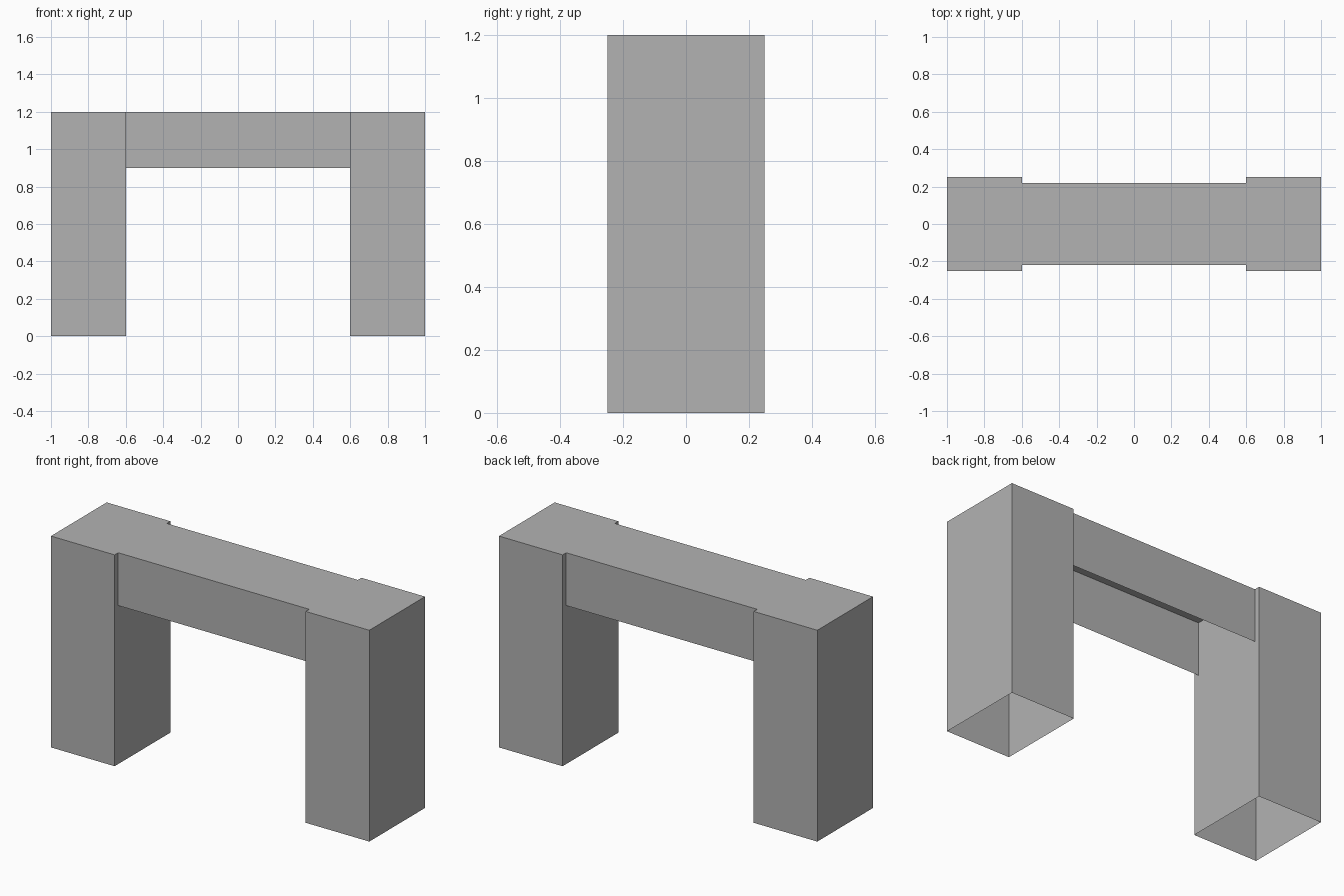
import bpy, bmesh

if "Cube" in bpy.data.objects:
    bpy.data.objects.remove(bpy.data.objects["Cube"])

stone = bpy.data.materials.new("plain grey")
stone.diffuse_color = (0.448, 0.448, 0.448, 1)
stone.use_nodes = True
stone.node_tree.nodes["Principled BSDF"].inputs["Base Color"].default_value = stone.diffuse_color


def open_box(name, lo, hi, open_ends=False):
    """Thin-walled box without a bottom, optionally without its x ends."""
    bm = bmesh.new()
    bmesh.ops.create_cube(bm, size=1)
    for v in bm.verts:
        v.co = [(a + b) / 2 + c * (b - a) for a, b, c in zip(lo, hi, v.co)]
    bm.normal_update()
    drop = [f for f in bm.faces
            if f.normal.z < -0.5 or (open_ends and abs(f.normal.x) > 0.5)]
    bmesh.ops.delete(bm, geom=drop, context='FACES')
    mesh = bpy.data.meshes.new(name)
    bm.to_mesh(mesh)
    bm.free()
    mesh.materials.append(stone)
    ob = bpy.data.objects.new(name, mesh)
    bpy.context.collection.objects.link(ob)
    return ob


# Two hollow pillars, open underneath
open_box("left_pillar", (-1, -0.25, 0), (-0.6, 0.25, 1.2))
open_box("right_pillar", (0.6, -0.25, 0), (1, 0.25, 1.2))

# Slightly narrower hollow lintel between them, flush at the top
open_box("lintel", (-0.6, -0.218, 0.9), (0.6, 0.218, 1.2), open_ends=True)
